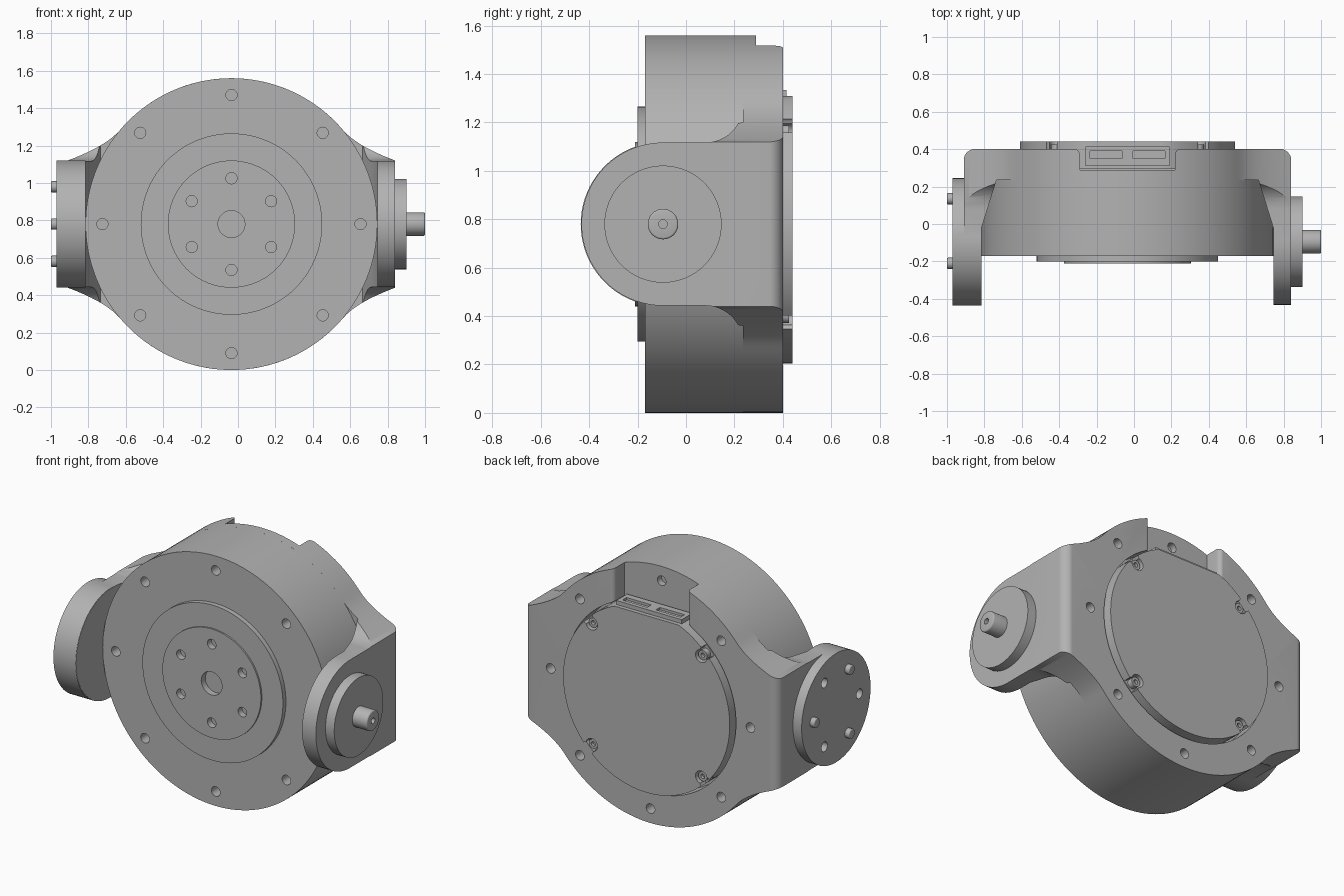
import bpy, bmesh
from math import sin, cos, pi, radians
from mathutils import Vector

cube = bpy.data.objects.get("Cube")
if cube:
    bpy.data.objects.remove(cube)

CX, CZ = -0.035, 0.78      # drum axis
PY = -0.095                # pivot axis
R = 0.78                   # drum radius
ORDER = {"x": lambda u, v, t: (CX + t, u, CZ + v),
         "y": lambda u, v, t: (CX + u, t, CZ + v),
         "z": lambda u, v, t: (CX + u, v, CZ + t)}

grey = bpy.data.materials.new("machined grey")
grey.use_nodes = True
grey.diffuse_color = (0.45, 0.45, 0.45, 1)
grey.node_tree.nodes["Principled BSDF"].inputs["Base Color"].default_value = grey.diffuse_color


def arc(cu, cv, r, start, end, n):
    angles = [radians(start + (end - start) * i / n) for i in range(n + 1)]
    return [(cu + r * cos(a), cv + r * sin(a)) for a in angles]


def circle(r, cu=0, cv=0, n=32):
    return arc(cu, cv, r, 0, 360, n)[:-1]


def prism(name, outlines, axis, lo, hi, bevel=0, ends=(0, 1)):
    """Extrude one or more closed outlines along an axis, rounding the chosen ends."""
    bm = bmesh.new()
    for pts in outlines:
        caps = [[bm.verts.new(ORDER[axis](u, v, t)) for u, v in pts] for t in (lo, hi)]
        faces = [bm.faces.new(c) for c in caps]
        for i in range(len(pts)):
            j = (i + 1) % len(pts)
            bm.faces.new((caps[0][i], caps[0][j], caps[1][j], caps[1][i]))
        if bevel:
            rim = {e for k in ends for e in faces[k].edges}
            bmesh.ops.bevel(bm, geom=list(rim), offset=bevel, segments=3,
                            profile=0.5, affect="EDGES")
    bmesh.ops.recalc_face_normals(bm, faces=bm.faces)
    mesh = bpy.data.meshes.new(name)
    bm.to_mesh(mesh)
    bm.free()
    mesh.materials.append(grey)
    obj = bpy.data.objects.new(name, mesh)
    bpy.context.collection.objects.link(obj)
    return obj


def combine(target, tool, operation="DIFFERENCE"):
    """Apply a boolean and discard the tool."""
    mod = target.modifiers.new("cut", "BOOLEAN")
    mod.operation, mod.object, mod.solver = operation, tool, "EXACT"
    bpy.context.view_layer.objects.active = target
    bpy.ops.object.modifier_apply(modifier=mod.name)
    bpy.data.objects.remove(tool)


def ring_of(count, ring, r, cu=0, start=0):
    step = 2 * pi / count
    return [circle(r, cu + ring * cos(start + i * step), ring * sin(start + i * step), 20)
            for i in range(count)]


def bezier(p, n=10):
    p = [Vector(q) for q in p]
    out = []
    for i in range(n + 1):
        t = i / n
        s = 1 - t
        out.append(tuple(p[0] * s**3 + p[1] * 3 * s * s * t + p[2] * 3 * s * t * t + p[3] * t**3))
    return out


# Bracket: back outline crossed with the side and plan profiles
flank = bezier([(0.875, 0.34), (0.77, 0.38), (0.66, 0.43),
                (R * cos(radians(40)), R * sin(radians(40)))])
crown = arc(0, 0, R, 40, 140, 48)[1:-1]
upper = flank + crown + [(-u, v) for u, v in reversed(flank)]
outline = upper + [(-u, -v) for u, v in upper]
bracket = prism("bracket", [outline], "y", -0.6, 0.4, 0.018, (1,))

side_top = arc(PY, 0, 0.337, 180, 90, 24) + arc(0.08, 0.492, 0.155, -90, 0, 12) + [(0.235, 0.9)]
side = side_top + [(0.6, 0.9), (0.6, -0.9)] + [(u, -v) for u, v in reversed(side_top[1:])]
combine(bracket, prism("side_tool", [side], "x", -1.2, 1.2), "INTERSECT")

half = [(0.7, 0.235), (0.78, -0.02), (0.78, -0.7), (0.8755, -0.7)]
half += arc(0.8155, 0.341, 0.06, 0, 90, 8)
plan = half + [(-u, v) for u, v in reversed(half)]
combine(bracket, prism("plan_tool", [plan], "z", -1, 1), "INTERSECT")

# Cable gap at the top with rounded lips, cover pocket and bolt holes
lip = [(0.255, 0.29)] + arc(0.285, 0.371, 0.03, 180, 90, 6) + [(0.285, 0.5)]
gap = lip + [(-u, v) for u, v in reversed(lip)]
combine(bracket, prism("gap_tool", [gap], "z", 0.4, 1))
combine(bracket, prism("pocket_tool", [circle(0.59, n=96)], "y", 0.3, 0.6))
combine(bracket, prism("hole_tool", ring_of(8, 0.69, 0.03), "y", 0.25, 0.6))

# Drive flange on the right arm, with bolt circle and inner bore
combine(bracket, prism("flange", [circle(0.34, PY, 0, 80)], "x", -0.935, -0.781, 0.014), "UNION")
combine(bracket, prism("bolt_tool", ring_of(3, 0.23, 0.03, PY, pi / 3), "x", -1.1, -0.88))
combine(bracket, prism("bore_tool", [circle(0.065, PY)], "x", -0.84, -0.7))
prism("flange_pins", ring_of(3, 0.23, 0.03, PY), "x", -0.965, -0.9, 0.006, (0,))

# Pivot boss and shaft on the left arm
prism("pivot_boss", [circle(0.242, PY, 0, 64)], "x", 0.85, 0.935, 0.012, (1,))
shaft = prism("pivot_shaft", [circle(0.063, PY)], "x", 0.9, 1.035, 0.008, (1,))
combine(shaft, prism("shaft_tool", [circle(0.018, PY, 0, 16)], "x", 0.98, 1.1))

# Drum with front bolt holes
drum = prism("drum", [circle(R, n=128)], "y", -0.17, 0.236)
combine(drum, prism("drum_tool", ring_of(8, 0.69, 0.03), "y", -0.3, -0.09))

# Stepped output face
output_ring = prism("output_ring", [circle(0.485, n=96)], "y", -0.2, -0.1)
hub = prism("output_hub", [circle(0.34, n=80)], "y", -0.21, -0.1)
for part in (output_ring, hub):
    combine(part, prism("hub_tool", ring_of(6, 0.245, 0.03, 0, pi / 6) + [circle(0.072)],
                        "y", -0.3, -0.13))

# Rear cover with a flat top and four screw notches
cover = prism("rear_cover", [[(u, min(v, 0.53 - 0.0001 * abs(u))) for u, v in circle(0.575, n=96)]],
              "y", 0.295, 0.44)
for ring in (0.535, 0.575):
    combine(cover, prism("notch_tool", ring_of(4, ring, 0.04, 0, pi / 4), "y", 0.39, 0.6))
screws = prism("cover_screws", ring_of(4, 0.535, 0.03, 0, pi / 4), "y", 0.38, 0.425)
combine(screws, prism("socket_tool", ring_of(4, 0.535, 0.014, 0, pi / 4), "y", 0.405, 0.6))

# Cable connector under the flat of the cover
connector = prism("connector", [[(-0.225, 0.31), (0.225, 0.31), (0.225, 0.415), (-0.225, 0.415)]],
                  "z", 0.5, 0.555)
slots = [[(s * a, b) for a, b in ((0.03, 0.35), (0.2, 0.35), (0.2, 0.39), (0.03, 0.39))]
         for s in (-1, 1)]
combine(connector, prism("slot_tool", slots, "z", 0.54, 0.7))

# Smooth round surfaces, keep machined edges sharp
bpy.ops.object.select_all(action="DESELECT")
for obj in bpy.context.collection.objects:
    if obj.type == "MESH" and grey.name in obj.data.materials:
        obj.select_set(True)
        bpy.context.view_layer.objects.active = obj
bpy.ops.object.shade_smooth_by_angle(angle=radians(32))
